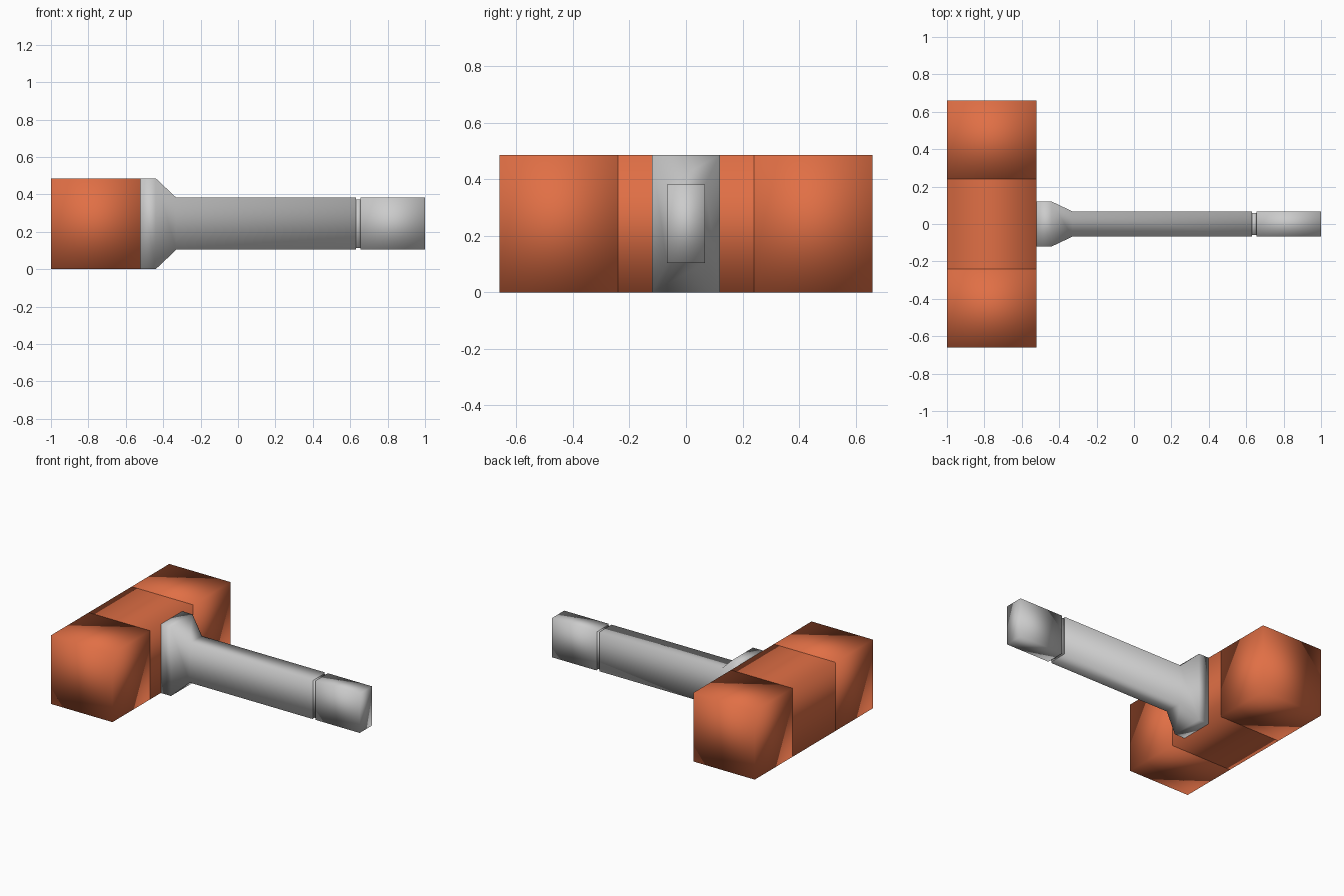
import bpy, bmesh

if "Cube" in bpy.data.objects:
    bpy.data.objects.remove(bpy.data.objects["Cube"])

MID_Z = 0.243

orange = bpy.data.materials.new("orange_paint")
orange.diffuse_color = (0.75, 0.16, 0.06, 1)
orange.use_nodes = True
orange.node_tree.nodes["Principled BSDF"].inputs["Base Color"].default_value = orange.diffuse_color


def loft(name, rings, axis="X", caps=True, mat=None):
    """Skin rectangular rings (position, half width, half height) along an axis."""
    bm = bmesh.new()
    loops = []
    for p, w, h in rings:
        loop = []
        for sw, sh in ((-1, -1), (1, -1), (1, 1), (-1, 1)):
            if axis == "X":
                co = (p, sw * w, MID_Z + sh * h)
            else:
                co = (-0.76 + sw * w, p, MID_Z + sh * h)
            loop.append(bm.verts.new(co))
        loops.append(loop)
    for a, b in zip(loops, loops[1:]):
        for i in range(4):
            j = (i + 1) % 4
            bm.faces.new((a[i], a[j], b[j], b[i]))
    if caps:
        bm.faces.new(loops[0])
        bm.faces.new(loops[-1])
        bmesh.ops.recalc_face_normals(bm, faces=bm.faces)
    elif axis == "Y":
        bmesh.ops.reverse_faces(bm, faces=bm.faces)
    for f in bm.faces:
        f.smooth = True
    me = bpy.data.meshes.new(name)
    bm.to_mesh(me)
    bm.free()
    ob = bpy.data.objects.new(name, me)
    bpy.context.collection.objects.link(ob)
    if mat:
        me.materials.append(mat)
    return ob


# Hammer head: two striking blocks and the sleeve joining them
loft("front_head_block", [(-0.66, 0.24, 0.243), (-0.24, 0.24, 0.243)], "Y", mat=orange)
loft("back_head_block", [(0.24, 0.24, 0.243), (0.66, 0.24, 0.243)], "Y", mat=orange)
loft("head_middle", [(-0.24, 0.24, 0.243), (0.24, 0.24, 0.243)], "Y", caps=False, mat=orange)

# Handle with flared collar against the head
loft("handle", [(-0.52, 0.12, 0.243), (-0.44, 0.12, 0.243),
                (-0.33, 0.068, 0.139), (0.63, 0.068, 0.139)])

# Thin neck and end grip
loft("grip_neck", [(0.63, 0.06, 0.13), (0.655, 0.06, 0.13)])
loft("end_grip", [(0.655, 0.068, 0.139), (1.0, 0.068, 0.139)])
